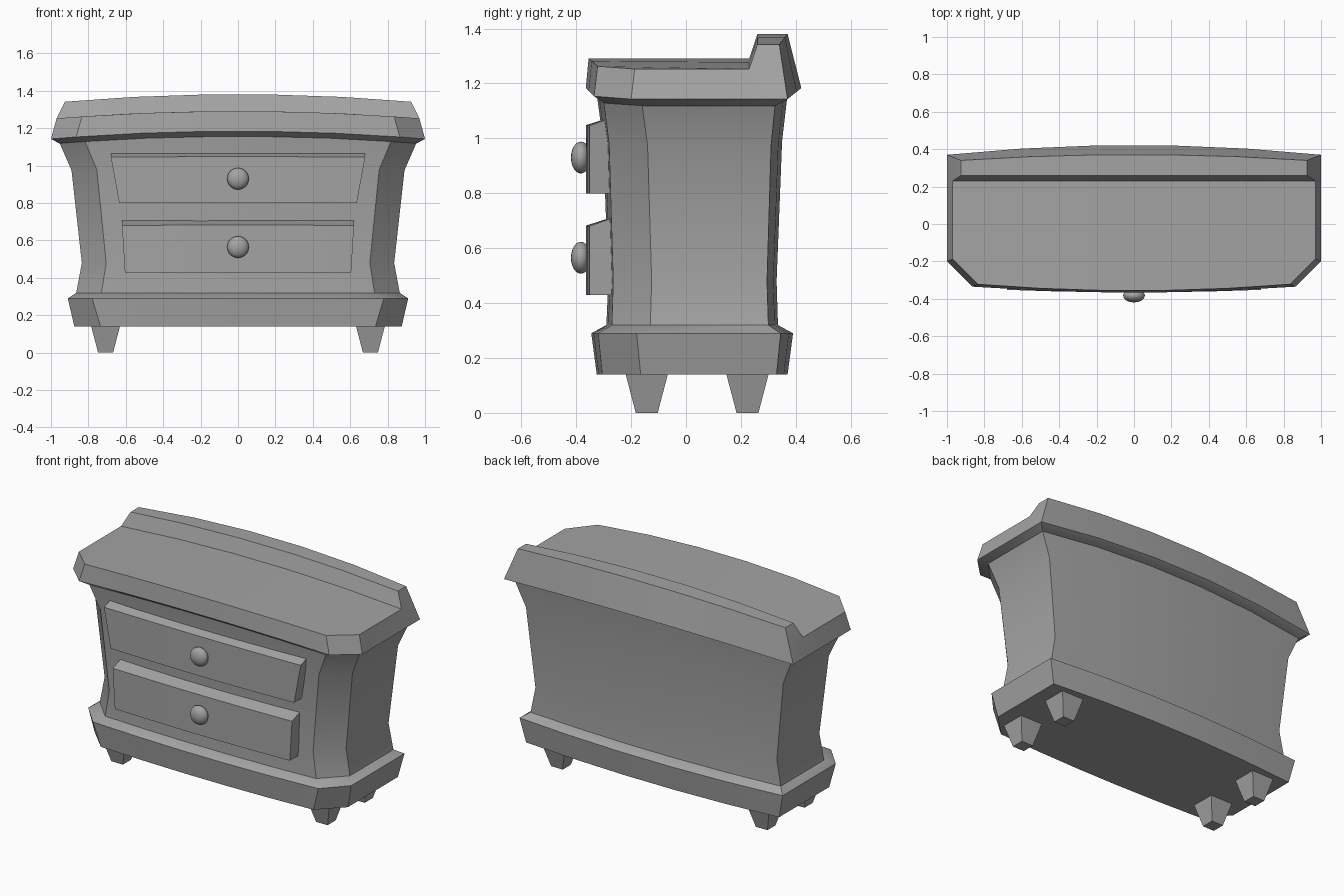
import bpy, bmesh, math

if "Cube" in bpy.data.objects:
    bpy.data.objects.remove(bpy.data.objects["Cube"], do_unlink=True)

grey = bpy.data.materials.new("plain_grey")
grey.use_nodes = True
COLOUR = (0.37, 0.37, 0.37, 1)
grey.diffuse_color = COLOUR
grey.node_tree.nodes["Principled BSDF"].inputs["Base Color"].default_value = COLOUR

STEPS = (-1, -0.6, -0.2, 0.2, 0.6, 1)


def arc(t):
    """Shallow bow: 0 at the ends, 1 along the middle stretch."""
    return max(0, min(1, (1 - t * t) / 0.96))


def finish(bm, name):
    bmesh.ops.recalc_face_normals(bm, faces=bm.faces)
    mesh = bpy.data.meshes.new(name)
    bm.to_mesh(mesh)
    bm.free()
    mesh.materials.append(grey)
    obj = bpy.data.objects.new(name, mesh)
    bpy.context.collection.objects.link(obj)
    bpy.ops.object.select_all(action='DESELECT')
    obj.select_set(True)
    bpy.context.view_layer.objects.active = obj
    bpy.ops.object.shade_smooth_by_angle(angle=math.radians(30))
    return obj


def line(bm, half, y, bow, z, bend):
    """Row of points from right to left, bowed in y and bent in z."""
    return [bm.verts.new((half * t, y + bow * arc(t), z + bend * arc(half * t)))
            for t in STEPS]


def ring(bm, z, side_x, corner_x, side_y, front, back, front_bow, back_bow, bend=0):
    """Plan outline: bowed front, cut front corners, bowed back."""
    f = line(bm, corner_x, front, -front_bow, z, bend)
    b = line(bm, side_x, back, back_bow, z, bend)
    left, right = [bm.verts.new((s * side_x, side_y, z + bend * arc(side_x))) for s in (1, -1)]
    return f + [left] + b[::-1] + [right]


def strip(bm, a, b):
    for i in range(len(a) - 1):
        bm.faces.new((a[i], a[i + 1], b[i + 1], b[i]))


def wall(bm, a, b, open_back=False):
    n = len(a)
    for i in range(n):
        if not (open_back and 7 <= i < 12):
            j = (i + 1) % n
            bm.faces.new((a[i], a[j], b[j], b[i]))


def cap(bm, r):
    strip(bm, r[:6], r[12:6:-1])
    bm.faces.new((r[5], r[6], r[7]))
    bm.faces.new((r[0], r[12], r[13]))


def loft(name, sections):
    bm = bmesh.new()
    rings = [ring(bm, *s) for s in sections]
    for a, b in zip(rings, rings[1:]):
        wall(bm, a, b)
    cap(bm, rings[0])
    cap(bm, rings[-1])
    return finish(bm, name)


# Plinth and waisted body
loft("plinth", [
    (0.14, 0.875, 0.735, -0.165, -0.305, 0.33, 0.02, 0.04),
    (0.29, 0.91, 0.78, -0.18, -0.32, 0.345, 0.025, 0.045),
    (0.32, 0.865, 0.73, -0.13, -0.27, 0.30, 0.02, 0.035)])
loft("body", [
    (0.32, 0.865, 0.73, -0.13, -0.27, 0.30, 0.02, 0.035),
    (0.48, 0.835, 0.705, -0.125, -0.265, 0.295, 0.018, 0.035),
    (0.97, 0.89, 0.755, -0.14, -0.28, 0.31, 0.022, 0.04, 0.02),
    (1.12, 0.955, 0.82, -0.16, -0.30, 0.325, 0.025, 0.045, 0.04)])

# Overhanging top with a raised ridge along the back
bm = bmesh.new()
lower = ring(bm, 1.115, 0.955, 0.82, -0.16, -0.30, 0.325, 0.025, 0.045, 0.04)
wide = ring(bm, 1.143, 1.0, 0.865, -0.2, -0.335, 0.37, 0.03, 0.05, 0.04)
upper = ring(bm, 1.25, 0.97, 0.835, -0.187, -0.322, 0.23, 0.033, 0, 0.04)
wall(bm, lower, wide)
wall(bm, wide, upper, open_back=True)
cap(bm, lower)
cap(bm, upper)
ridge_front = line(bm, 0.925, 0.26, 0, 1.335, 0.045)
ridge_back = line(bm, 0.925, 0.34, 0.03, 1.335, 0.045)
step, rear = upper[12:6:-1], wide[12:6:-1]
for a, b in ((step, ridge_front), (ridge_front, ridge_back), (ridge_back, rear)):
    strip(bm, a, b)
for k in (0, -1):
    bm.faces.new((step[k], ridge_front[k], ridge_back[k], rear[k]))
finish(bm, "top")


# Drawers with sloping upper edges, and round knobs
def drawer(name, z0, half0, z1, half1, knob_z):
    bm = bmesh.new()
    rows = [line(bm, half0, -0.24, 0, z0, 0),
            line(bm, half0, -0.352, -0.013, z0, 0),
            line(bm, half1, -0.352, -0.013, z1, 0.005),
            line(bm, half1, -0.24, 0, z1 + 0.04, 0.005)]
    for i in range(4):
        strip(bm, rows[i], rows[(i + 1) % 4])
    for k in (0, -1):
        bm.faces.new([r[k] for r in rows])
    finish(bm, name)
    bm = bmesh.new()
    bmesh.ops.create_uvsphere(bm, u_segments=24, v_segments=12, radius=1)
    bmesh.ops.scale(bm, vec=(0.058, 0.036, 0.058), verts=bm.verts)
    bmesh.ops.translate(bm, vec=(0, -0.383, knob_z), verts=bm.verts)
    finish(bm, name + "_knob")


drawer("upper_drawer", 0.80, 0.635, 1.043, 0.68, 0.93)
drawer("lower_drawer", 0.43, 0.605, 0.677, 0.62, 0.565)

# Tapered feet
for side, x in (("left", 0.708), ("right", -0.708)):
    for end, y in (("front", -0.143), ("back", 0.224)):
        bm = bmesh.new()
        bmesh.ops.create_cube(bm, size=1)
        for v in bm.verts:
            w = 0.156 if v.co.z > 0 else 0.08
            v.co = (x + v.co.x * w, y + v.co.y * w, 0.145 if v.co.z > 0 else 0)
        finish(bm, f"{end}_{side}_foot")
